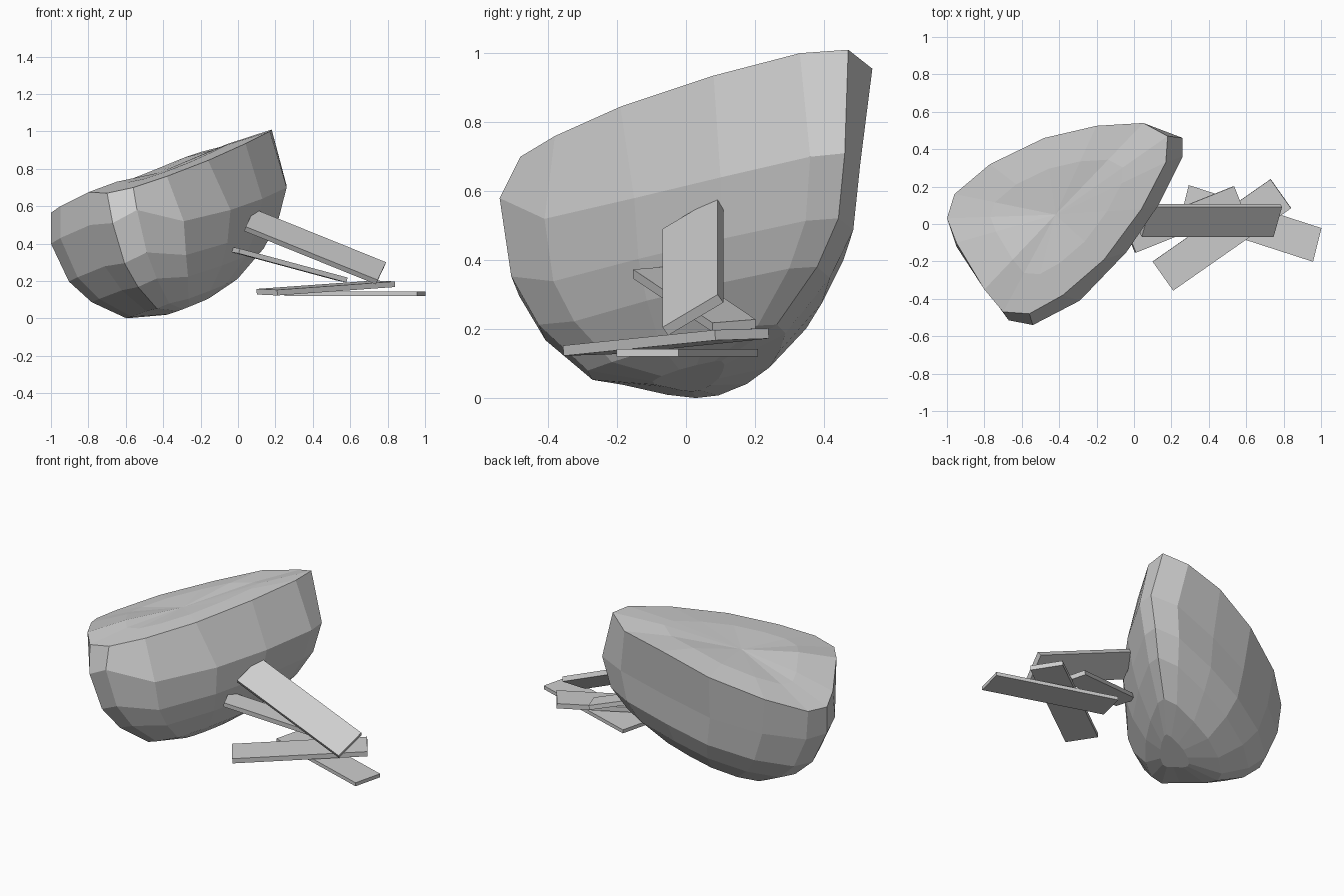
import bpy, bmesh
from mathutils import Vector, Matrix

cube = bpy.data.objects.get("Cube")
if cube:
    bpy.data.objects.remove(cube, do_unlink=True)

grey = bpy.data.materials.new("stone_grey")
grey.use_nodes = True
grey.diffuse_color = (0.62, 0.62, 0.62, 1)
grey.node_tree.nodes["Principled BSDF"].inputs["Base Color"].default_value = (0.62, 0.62, 0.62, 1)


def make_object(name, bm):
    bmesh.ops.recalc_face_normals(bm, faces=bm.faces)
    mesh = bpy.data.meshes.new(name)
    bm.to_mesh(mesh)
    bm.free()
    mesh.materials.append(grey)
    obj = bpy.data.objects.new(name, mesh)
    bpy.context.collection.objects.link(obj)
    return obj


# Boulder: slanted upper rim and the widest ring just under it, column by column
rim = [(.18, .47, 1.01), (.17, .33, 1), (.04, .08, .935), (-.16, -.19, .845),
       (-.38, -.38, .76), (-.56, -.48, .7), (-.7, -.47, .67), (-.8, -.35, .675),
       (-.95, -.1, .6), (-1, .03, .565), (-.96, .16, .575), (-.77, .32, .66),
       (-.48, .46, .775), (-.2, .525, .89), (.05, .54, .955)]
girth = [(.26, .46, .71), (.26, .36, .7), (.13, .1, .64), (-.04, -.15, .58),
         (-.29, -.41, .52), (-.54, -.54, .58), (-.67, -.515, .51), (-.79, -.35, .5),
         (-.95, -.12, .43), (-1, .03, .4), (-.94, .15, .39), (-.74, .3, .43),
         (-.46, .42, .5), (-.19, .475, .59), (.1, .505, .68)]
foot = Vector((-.28, .01, .058))
axis = Vector((-.35, -.03, .93)).normalized()
across = Vector((.936, 0, .352))
crown = Vector((-.42, .05, .765))

# Underside rings: spread across, spread front to back, drift and height
underside = ((.9, .95, -.037, .61), (.75, .81, -.045, .355),
             (.49, .55, -.045, .1), (.19, .2, -.005, 0))


def boulder():
    bm = bmesh.new()
    # gently domed top
    dome = [crown.lerp(Vector(p), .6) + Vector((0, 0, .02)) for p in rim]
    rings = [dome, rim, girth]
    # rounded underside drawn in along the tilted axis towards the foot
    for wide, deep, drift, height in underside:
        ring = []
        for p in girth:
            offset = Vector(p) - foot
            along = axis * offset.dot(axis)
            side = (offset - along) * Vector((1, 1, 1)).length / 3 ** .5
            side = Vector((side.x * wide, side.y * deep, side.z * wide))
            ring.append(foot + side + across * drift + along * height)
        rings.append(ring)
    loops = [[bm.verts.new(p) for p in ring] for ring in rings]
    n = len(rim)
    for a, b in zip(loops, loops[1:]):
        for i in range(n):
            j = (i + 1) % n
            bm.faces.new((a[i], a[j], b[j], b[i]))
    top = bm.verts.new(crown + Vector((0, 0, .015)))
    for i in range(n):
        bm.faces.new((top, loops[0][(i + 1) % n], loops[0][i]))
    bm.faces.new(loops[-1])
    return make_object("boulder", bm)


# Plank: a box from its centre, long edge, wide edge and thickness
def plank(name, centre, length, width, thickness):
    length, width = Vector(length), Vector(width)
    up = length.cross(width).normalized() * thickness
    frame = Matrix((length, width, up)).transposed().to_4x4()
    bm = bmesh.new()
    bmesh.ops.create_cube(bm, size=1, matrix=Matrix.Translation(centre) @ frame)
    return make_object(name, bm)


boulder()
plank("upper_plank", (.412, .02, .384), (.705, 0, -.285), (.045, .16, .095), .03)
plank("leaning_plank", (.27, .024, .288), (.575, .23, -.155), (-.05, .125, .01), .027)
plank("crossed_plank", (.47, -.058, .163), (.63, .44, .045), (-.11, .155, .005), .03)
plank("lowest_plank", (.625, .003, .132), (.71, -.23, 0), (.045, .18, 0), .022)
